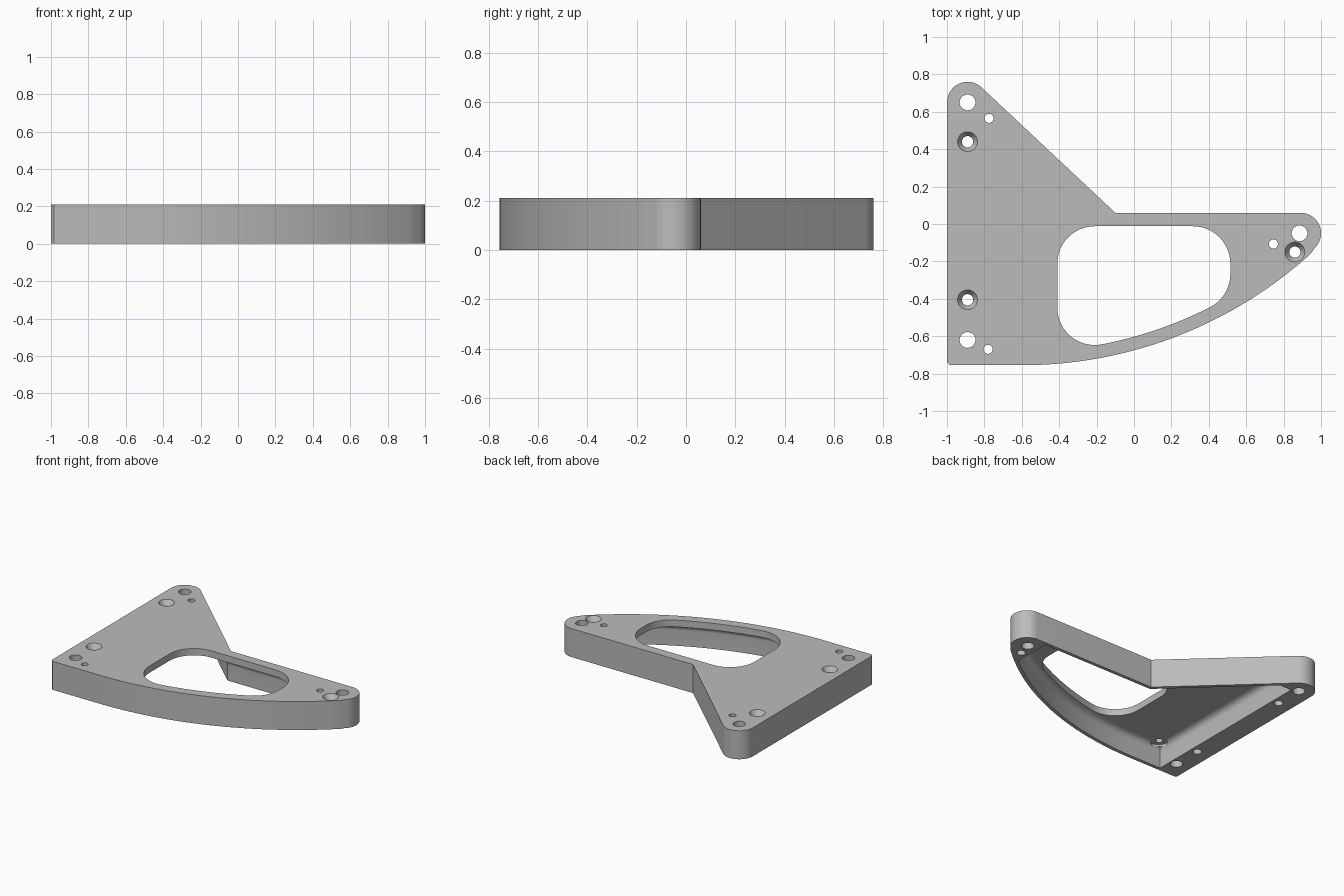
import bpy, bmesh, math
from mathutils import Vector

if "Cube" in bpy.data.objects:
    bpy.data.objects.remove(bpy.data.objects["Cube"])

H = 0.21             # plate height
CEIL = 0.16          # underside of the top skin
FILLET = 0.045       # rounding between pocket wall and top skin
BIG = (-0.6, 1.545)  # centre of the sweeping front curve
R = 2.30             # radius of the front curve


def arc(c, r, a0, a1, n):
    """Points on an arc, angles in degrees."""
    return [(c[0] + r * math.cos(math.radians(a0 + (a1 - a0) * i / n)),
             c[1] + r * math.sin(math.radians(a0 + (a1 - a0) * i / n))) for i in range(n + 1)]


def direction(a, b):
    return math.degrees(math.atan2(b[1] - a[1], b[0] - a[0]))


def inset(pts, d):
    """Move a counter-clockwise outline inwards by d."""
    out = []
    for i, p in enumerate(pts):
        p = Vector(p)
        e0 = (p - Vector(pts[i - 1])).normalized()
        e1 = (Vector(pts[(i + 1) % len(pts)]) - p).normalized()
        n0, n1 = Vector((-e0.y, e0.x)), Vector((-e1.y, e1.x))
        out.append(tuple(p + (n0 + n1) * d / (1 + n0.dot(n1))))
    return out


def loft(name, layers):
    """Closed solid through a stack of (outline, z) layers."""
    bm = bmesh.new()
    rings = [[bm.verts.new((x, y, z)) for x, y in pts] for pts, z in layers]
    bm.faces.new(list(reversed(rings[0])))
    bm.faces.new(rings[-1])
    for a, b in zip(rings, rings[1:]):
        for i in range(len(a)):
            j = (i + 1) % len(a)
            bm.faces.new((a[i], a[j], b[j], b[i]))
    bmesh.ops.recalc_face_normals(bm, faces=bm.faces)
    me = bpy.data.meshes.new(name)
    bm.to_mesh(me)
    bm.free()
    ob = bpy.data.objects.new(name, me)
    bpy.context.collection.objects.link(ob)
    return ob


def circle(c, r, n=40):
    return arc(c, r, 0, 360, n)[:-1]


def cut(body, cutter):
    mod = body.modifiers.new("cut", 'BOOLEAN')
    mod.operation, mod.solver, mod.object = 'DIFFERENCE', 'EXACT', cutter
    bpy.context.view_layer.objects.active = body
    bpy.ops.object.modifier_apply(modifier=mod.name)
    bpy.data.objects.remove(cutter)


# Outer silhouette: front curve, right tip, straight back edge, diagonal, left tip
tip_r, tip_l = (0.89, -0.05), (-0.89, 0.65)
a_tip = direction(BIG, tip_r)
outline = [(-1, -0.74), (-0.985, -0.755)]
outline += arc(BIG, R, -90, a_tip, 48)[:-1]
outline += arc(tip_r, 0.11, a_tip, 90, 24)
outline += [(-0.1, 0.06)]
outline += arc(tip_l, 0.11, 46.8, 180, 24)
plate = loft("bracket_plate", [(outline, 0), (outline, H)])

# Hollow underside with a rounded ceiling edge
a_end = -math.degrees(math.acos(1.405 / 2.275))
pocket = [(-0.84, -0.73)] + arc(BIG, R - 0.025, -90, a_end, 40)
pocket += [(0.805, 0.035), (-0.11, 0.035), (-0.743, 0.63), (-0.84, 0.63)]
layers = [(pocket, -0.02)]
for i in range(9):
    t = math.radians(90 * i / 8)
    layers.append((inset(pocket, FILLET * (1 - math.cos(t))),
                   CEIL - FILLET + FILLET * math.sin(t)))
cut(plate, loft("pocket_cutter", layers))

# Large rounded opening through the top skin
r = 0.2
low_l, low_r = (-0.21, -0.447), (0.315, -0.267)
opening = arc((-0.21, -0.212), r, 90, 180, 16)
opening += arc(low_l, r, 180, 360 + direction(BIG, low_l), 16)
opening += arc(BIG, R - 0.07, direction(BIG, low_l), direction(BIG, low_r), 20)[1:-1]
opening += arc(low_r, r, direction(BIG, low_r), 0, 12)
opening += arc((0.315, -0.212), r, 0, 90, 16)
cut(plate, loft("opening_cutter", [(opening, 0.08), (opening, H + 0.05)]))

# Plain holes through the thick ends
for c in [(-0.89, 0.65), (-0.89, -0.62), (0.885, -0.05)]:
    cut(plate, loft("hole_cutter", [(circle(c, 0.042), -0.05), (circle(c, 0.042), H + 0.05)]))

# Countersunk screw holes
for c in [(-0.89, 0.44), (-0.89, -0.405), (0.86, -0.15)]:
    cut(plate, loft("countersink_cutter", [
        (circle(c, 0.03), -0.05), (circle(c, 0.03), H - 0.035),
        (circle(c, 0.053), H), (circle(c, 0.053), H + 0.05)]))

# Small holes with a flat seat cut into the pocket rounding
for c in [(-0.775, 0.565), (-0.78, -0.67), (0.745, -0.107)]:
    cut(plate, loft("small_hole_cutter", [
        (circle(c, 0.055), 0.06), (circle(c, 0.055), CEIL + 0.002),
        (circle(c, 0.024), CEIL + 0.002), (circle(c, 0.024), H + 0.05)]))

# Single grey finish
mat = bpy.data.materials.new("plain_grey")
mat.diffuse_color = (0.5, 0.5, 0.5, 1)
mat.use_nodes = True
mat.node_tree.nodes["Principled BSDF"].inputs["Base Color"].default_value = mat.diffuse_color
plate.data.materials.clear()
plate.data.materials.append(mat)
for p in plate.data.polygons:
    p.material_index = 0

bpy.ops.object.select_all(action='DESELECT')
plate.select_set(True)
bpy.context.view_layer.objects.active = plate
bpy.ops.object.shade_smooth_by_angle(angle=math.radians(30))
